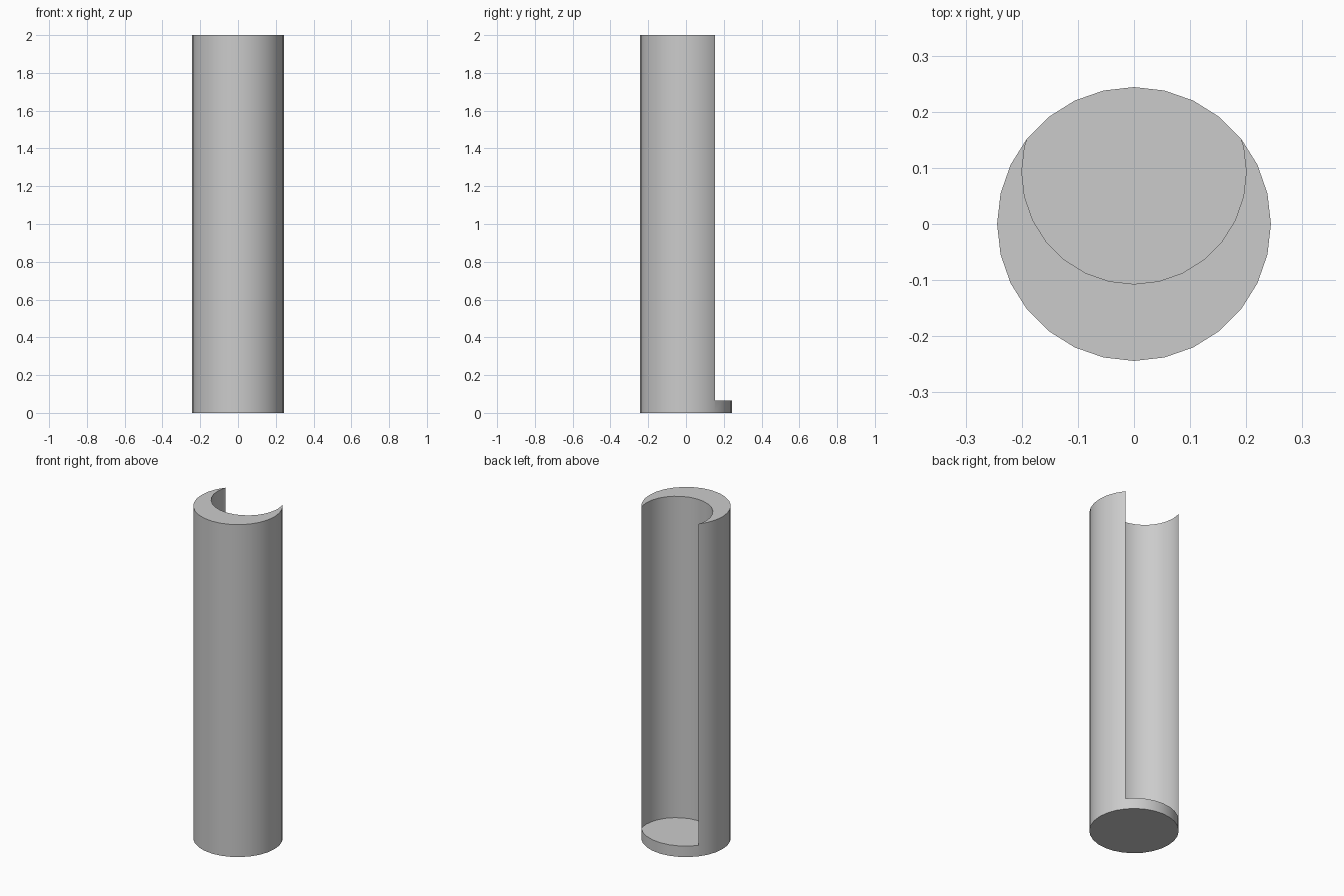
import bpy, math

if "Cube" in bpy.data.objects:
    bpy.data.objects.remove(bpy.data.objects["Cube"])

SIDES = 28
HEIGHT, FLOOR = 2.0, 0.066


def cylinder(name, radius, y, z0, z1):
    bpy.ops.mesh.primitive_cylinder_add(
        vertices=SIDES, radius=radius, depth=z1 - z0,
        location=(0, y, (z0 + z1) / 2))
    obj = bpy.context.object
    obj.name = name
    return obj


# Hollow, offset from the outer wall so it breaks through at the back
hollow = cylinder("hollow_cutter", 0.2, 0.093, FLOOR, HEIGHT + 0.2)
hollow.hide_render = True

# Open round holder with a thin solid floor
holder = cylinder("open_tube", 0.244, 0, 0, HEIGHT)
cut = holder.modifiers.new("hollow", 'BOOLEAN')
cut.operation = 'DIFFERENCE'
cut.solver = 'EXACT'
cut.object = hollow
bpy.ops.object.modifier_apply(modifier=cut.name)
bpy.data.objects.remove(hollow, do_unlink=True)

# Smooth walls, sharp rims
bpy.ops.object.shade_smooth_by_angle(angle=math.radians(30))
